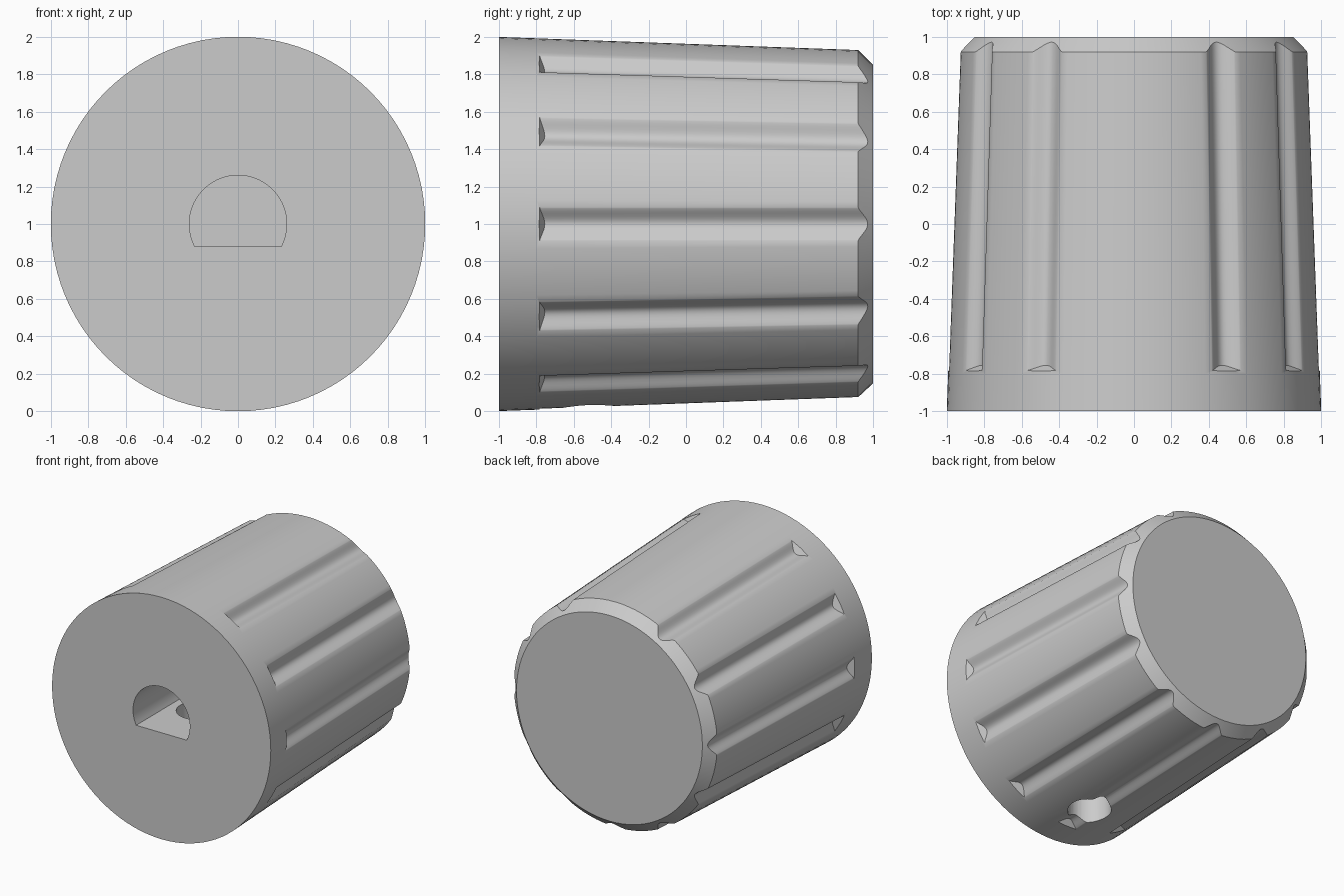
import bpy, bmesh, math
from mathutils import Vector

if "Cube" in bpy.data.objects:
    bpy.data.objects.remove(bpy.data.objects["Cube"], do_unlink=True)

CENTRE = 1.0                 # height of the knob axis
SEGMENTS = 96
RIM_Y, RIM_R, CAP_R = 0.92, 0.93, 0.85

grey = bpy.data.materials.new("plain grey")
grey.use_nodes = True
colour = (0.6, 0.6, 0.6, 1)
grey.diffuse_color = colour
grey.node_tree.nodes["Principled BSDF"].inputs["Base Color"].default_value = colour


def wall_radius(y):
    return 1 + (RIM_R - 1) * (y + 1) / (RIM_Y + 1)


def loft(bm, rings):
    """Closed solid through matching rings of points."""
    loops = [[bm.verts.new(p) for p in ring] for ring in rings]
    n = len(loops[0])
    for a, b in zip(loops, loops[1:]):
        for i in range(n):
            j = (i + 1) % n
            bm.faces.new((a[i], a[j], b[j], b[i]))
    bm.faces.new(loops[0][::-1])
    bm.faces.new(loops[-1])


def finish(bm, name):
    bmesh.ops.recalc_face_normals(bm, faces=bm.faces[:])
    mesh = bpy.data.meshes.new(name)
    bm.to_mesh(mesh)
    bm.free()
    mesh.materials.append(grey)
    obj = bpy.data.objects.new(name, mesh)
    bpy.context.collection.objects.link(obj)
    return obj


def circle(r, y):
    steps = [math.tau * i / SEGMENTS for i in range(SEGMENTS)]
    return [(r * math.cos(a), y, CENTRE + r * math.sin(a)) for a in steps]


# Tapered body with a chamfered back rim
bm = bmesh.new()
loft(bm, [circle(1, -1), circle(wall_radius(-0.8), -0.8),
          circle(RIM_R, RIM_Y), circle(CAP_R, 1)])
knob = finish(bm, "knob_body")

# Soft-edged grip grooves every thirty degrees, none at the top
HALF, DEPTH, STEPS = 0.11, 0.05, 16
profile = []
for i in range(STEPS + 1):
    t = HALF * (2 * i / STEPS - 1)
    profile.append((t, -DEPTH * (1 + math.cos(math.pi * t / HALF)) / 2))
profile += [(HALF, 0.1), (-HALF, 0.1)]

bm = bmesh.new()
for k in range(12):
    if k == 3:
        continue
    a = math.radians(30 * k)
    out = Vector((math.cos(a), 0, math.sin(a)))
    side = Vector((-math.sin(a), 0, math.cos(a)))

    def groove_ring(y, slant):
        ring = []
        for t, h in profile:
            py = y - slant * h
            ring.append(out * (wall_radius(py) + h) + side * t
                        + Vector((0, py, CENTRE)))
        return ring

    loft(bm, [groove_ring(-0.785, 0.6), groove_ring(1.1, 0)])
grooves = finish(bm, "groove_cutter")

# D-shaped shaft bore
BORE, FLAT, BORE_END = 0.26, -0.12, 0.2
start = math.asin(FLAT / BORE)
sweep = math.pi - 2 * start
arc = [start + sweep * i / 48 for i in range(49)]
bm = bmesh.new()
loft(bm, [[(BORE * math.cos(a), y, CENTRE + BORE * math.sin(a)) for a in arc]
          for y in (-1.2, BORE_END)])
bore = finish(bm, "bore_cutter")

# Set screw hole from below into the bore
bm = bmesh.new()
loft(bm, [[(0.165 * math.cos(math.tau * i / 40),
            -0.52 + 0.165 * math.sin(math.tau * i / 40), z)
           for i in range(40)] for z in (-0.2, CENTRE)])
screw = finish(bm, "screw_hole_cutter")

# Cut everything out of the body
bpy.ops.object.select_all(action='DESELECT')
bpy.context.view_layer.objects.active = knob
knob.select_set(True)
for cutter in (grooves, bore, screw):
    mod = knob.modifiers.new(cutter.name, 'BOOLEAN')
    mod.operation = 'DIFFERENCE'
    mod.solver = 'EXACT'
    mod.object = cutter
    bpy.ops.object.modifier_apply(modifier=mod.name)
    bpy.data.objects.remove(cutter, do_unlink=True)

bpy.ops.object.shade_smooth_by_angle(angle=math.radians(30))
